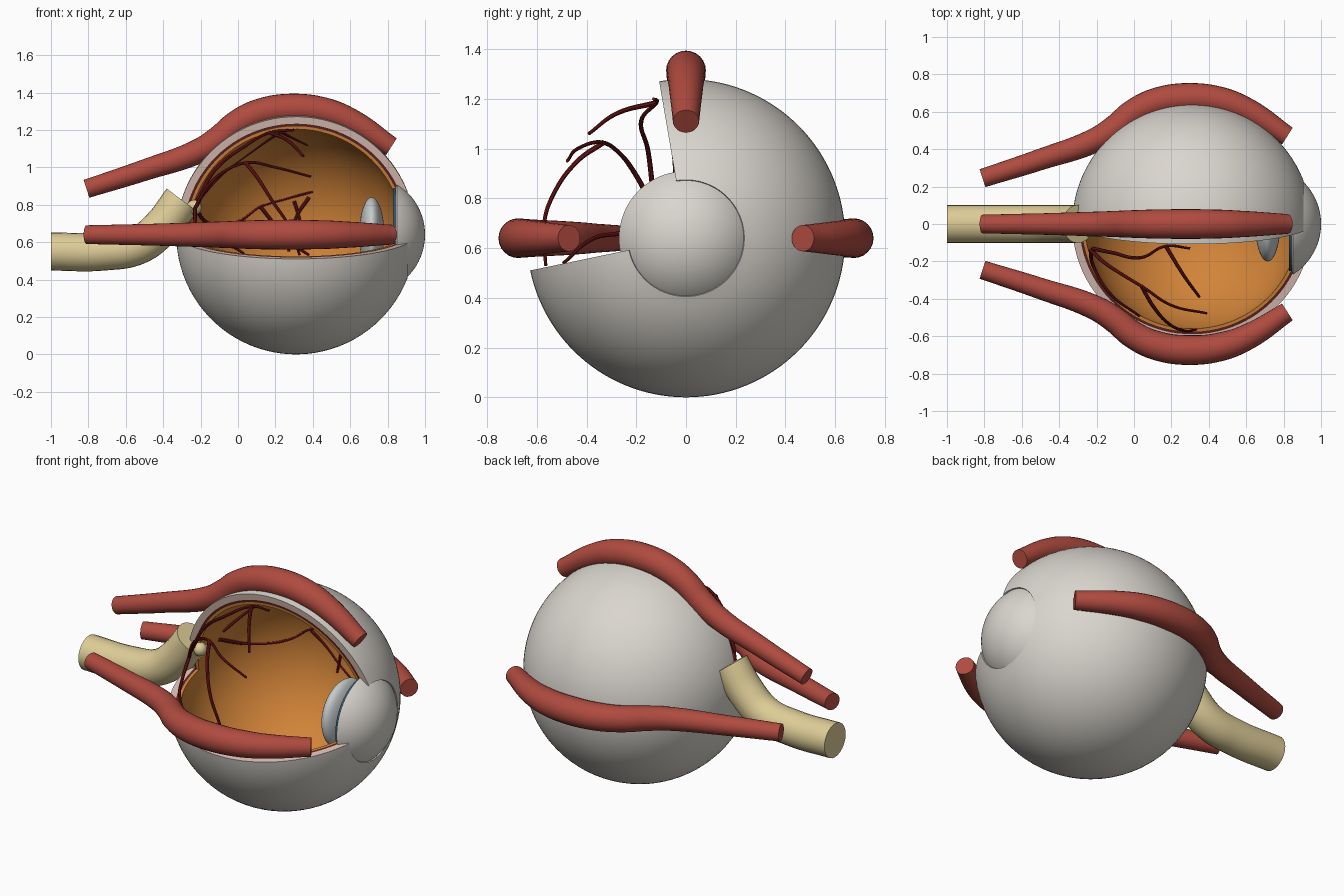
import bpy, bmesh
from math import sin, cos, radians, sqrt, pi

cube = bpy.data.objects.get("Cube")
if cube:
    bpy.data.objects.remove(cube, do_unlink=True)

CX, CZ, R = 0.31, 0.64, 0.64          # eyeball centre and radius
CUT_START, CUT_END = 191.7, 459.7     # kept part of the turn about the x axis


def material(name, r, g, b):
    m = bpy.data.materials.new(name)
    m.use_nodes = True
    m.diffuse_color = (r, g, b, 1)
    bsdf = m.node_tree.nodes["Principled BSDF"]
    bsdf.inputs["Base Color"].default_value = (r, g, b, 1)
    bsdf.inputs["Roughness"].default_value = 0.6
    return m


white = material("off white", 0.70, 0.67, 0.62)
pink = material("pale pink", 0.70, 0.52, 0.46)
brown = material("dark red brown", 0.10, 0.018, 0.014)
orange = material("orange", 0.64, 0.23, 0.04)
cream = material("cream", 0.73, 0.61, 0.31)
red = material("muscle red", 0.43, 0.07, 0.05)
dark_red = material("vessel red", 0.16, 0.008, 0.008)
blue = material("dark blue", 0.03, 0.09, 0.16)
grey = material("pale grey", 0.56, 0.59, 0.60)


def smooth(ob):
    bpy.ops.object.select_all(action='DESELECT')
    ob.select_set(True)
    bpy.context.view_layer.objects.active = ob
    bpy.ops.object.shade_smooth_by_angle(angle=radians(35))


def lathe(name, outer, inner, mats, start=0, end=360, steps=96):
    """Turn a band between two (x, radius) lines about the eye axis."""
    full = end - start == 360
    profile = outer + inner[::-1]
    n, half = len(profile), len(outer)
    bm = bmesh.new()
    rings = []
    for s in range(steps if full else steps + 1):
        a = radians(start + (end - start) * s / steps)
        rings.append([bm.verts.new((x, r * cos(a), CZ + r * sin(a))) for x, r in profile])
    for s in range(steps):
        p, q = rings[s], rings[(s + 1) % len(rings)]
        for i in range(n):
            j = (i + 1) % n
            bm.faces.new((p[i], p[j], q[j], q[i]))
    # cut faces, drawn as strips between the two lines
    if not full:
        for ring in (rings[0], rings[-1]):
            for i in range(half - 1):
                f = bm.faces.new((ring[i], ring[i + 1], ring[n - 2 - i], ring[n - 1 - i]))
                f.material_index = len(mats) - 1
    bmesh.ops.remove_doubles(bm, verts=bm.verts, dist=1e-5)
    bmesh.ops.recalc_face_normals(bm, faces=bm.faces)
    me = bpy.data.meshes.new(name)
    bm.to_mesh(me)
    bm.free()
    for m in mats:
        me.materials.append(m)
    ob = bpy.data.objects.new(name, me)
    bpy.context.collection.objects.link(ob)
    smooth(ob)
    return ob


def arc(cx, rx, ry, a0, a1, n=40):
    angles = [radians(a0 + (a1 - a0) * i / n) for i in range(n + 1)]
    return [(cx + rx * cos(a), max(0, ry * sin(a))) for a in angles]


def tube(name, paths, mat, depth, sides=6):
    """Round tubes along paths of (point, thickness) pairs."""
    cu = bpy.data.curves.new(name, 'CURVE')
    cu.dimensions = '3D'
    cu.bevel_depth = depth
    cu.bevel_resolution = sides
    cu.resolution_u = 8
    cu.use_fill_caps = True
    for path in paths:
        sp = cu.splines.new('BEZIER')
        sp.bezier_points.add(len(path) - 1)
        for bp, (co, thick) in zip(sp.bezier_points, path):
            bp.co = co
            bp.radius = thick
            bp.handle_left_type = bp.handle_right_type = 'AUTO'
    ob = bpy.data.objects.new(name, cu)
    bpy.context.collection.objects.link(ob)
    bpy.ops.object.select_all(action='DESELECT')
    ob.select_set(True)
    bpy.context.view_layer.objects.active = ob
    bpy.ops.object.convert(target='MESH')
    ob = bpy.context.view_layer.objects.active
    ob.data.materials.clear()
    ob.data.materials.append(mat)
    smooth(ob)
    return ob


# Wall of the eyeball: three nested layers with a quarter cut away
layers = [("outer_wall", R, 0.602, [white, pink]),
          ("middle_wall", 0.602, 0.588, [brown]),
          ("inner_lining", 0.588, 0.572, [orange])]
for name, r_out, r_in, mats in layers:
    lathe(name, arc(CX, r_out, r_out, 180, 21.5), arc(CX, r_in, r_in, 180, 21.5),
          mats, CUT_START, CUT_END)

# Clear front dome, iris ring and lens
lathe("front_dome", arc(0.682, 0.318, 0.318, 58, 0, 20), arc(0.682, 0.303, 0.303, 58, 0, 20), [white])
lathe("iris", [(0.828, 0.25), (0.848, 0.25)], [(0.828, 0.08), (0.848, 0.08)], [blue])
lathe("lens", arc(0.715, 0.067, 0.2, 180, 0, 24), [(0.715, 0)], [grey])

# Optic nerve and the small disc where it enters
nerve = [(-1, 0.55), (-0.72, 0.55), (-0.53, 0.585), (-0.41, 0.68), (-0.3, 0.825)]
tube("optic_nerve", [[((x, 0, z), 1) for x, z in nerve]], cream, 0.102, 10)
bpy.ops.mesh.primitive_uv_sphere_add(segments=24, ring_count=12, radius=0.04,
                                     location=(-0.235, -0.03, 0.785))
disc = bpy.context.object
disc.name = "optic_disc"
disc.data.materials.append(cream)
smooth(disc)

# Three muscles share one path: x, distance from the axis, radius
muscle = [(-0.81, 0.245, 0.05), (-0.5, 0.345, 0.057), (-0.2, 0.452, 0.066),
          (-0.1, 0.515, 0.07), (0, 0.595, 0.074), (0.12, 0.65, 0.078),
          (0.3, 0.674, 0.08), (0.48, 0.652, 0.076), (0.62, 0.597, 0.068),
          (0.82, 0.47, 0.053)]
for name, dy, dz in (("top_muscle", 0, 1), ("front_muscle", -1, 0), ("back_muscle", 1, 0)):
    tube(name, [[((x, dy * d, CZ + dz * d), r) for x, d, r in muscle]], red, 1.0, 10)


# Blood vessels follow the lining; side says which half of the eye they lie on
def on_lining(side, points):
    out = []
    for i, (x, z) in enumerate(points):
        dx, dz = x - CX, z - CZ
        y = side * sqrt(max(0, 0.575 ** 2 - dx * dx - dz * dz))
        out.append(((x, y, z), 1 - 0.5 * i / len(points)))
    return out


front_vessels = [
    [(-0.23, 0.78), (-0.16, 0.9), (-0.07, 0.98), (0.05, 1.025), (0.2, 1.0), (0.39, 0.95)],
    [(-0.22, 0.82), (-0.12, 0.99), (0.04, 1.115), (0.17, 1.185), (0.3, 1.2)],
    [(0.17, 1.185), (0.27, 1.14), (0.35, 1.06)],
    [(0.04, 1.025), (0.1, 0.95), (0.19, 0.81), (0.27, 0.69), (0.33, 0.53)],
    [(-0.23, 0.78), (-0.22, 0.68), (-0.13, 0.64), (0.03, 0.54)],
]
back_vessels = [
    [(-0.23, 0.78), (-0.15, 0.7), (0, 0.71), (0.12, 0.79), (0.25, 0.83), (0.4, 0.87)],
    [(0.12, 0.79), (0.2, 0.69), (0.28, 0.6), (0.38, 0.53)],
    [(0.38, 0.84), (0.31, 0.73), (0.27, 0.55)],
    [(-0.21, 0.83), (-0.08, 0.97), (0.08, 1.09), (0.23, 1.19)],
    [(0.23, 1.19), (0.29, 1.16), (0.37, 1.12)],
    [(0.3, 0.82), (0.33, 0.72), (0.36, 0.6)],
]
tube("blood_vessels", [on_lining(-1, p) for p in front_vessels] +
     [on_lining(1, p) for p in back_vessels], dark_red, 0.011, 2)
